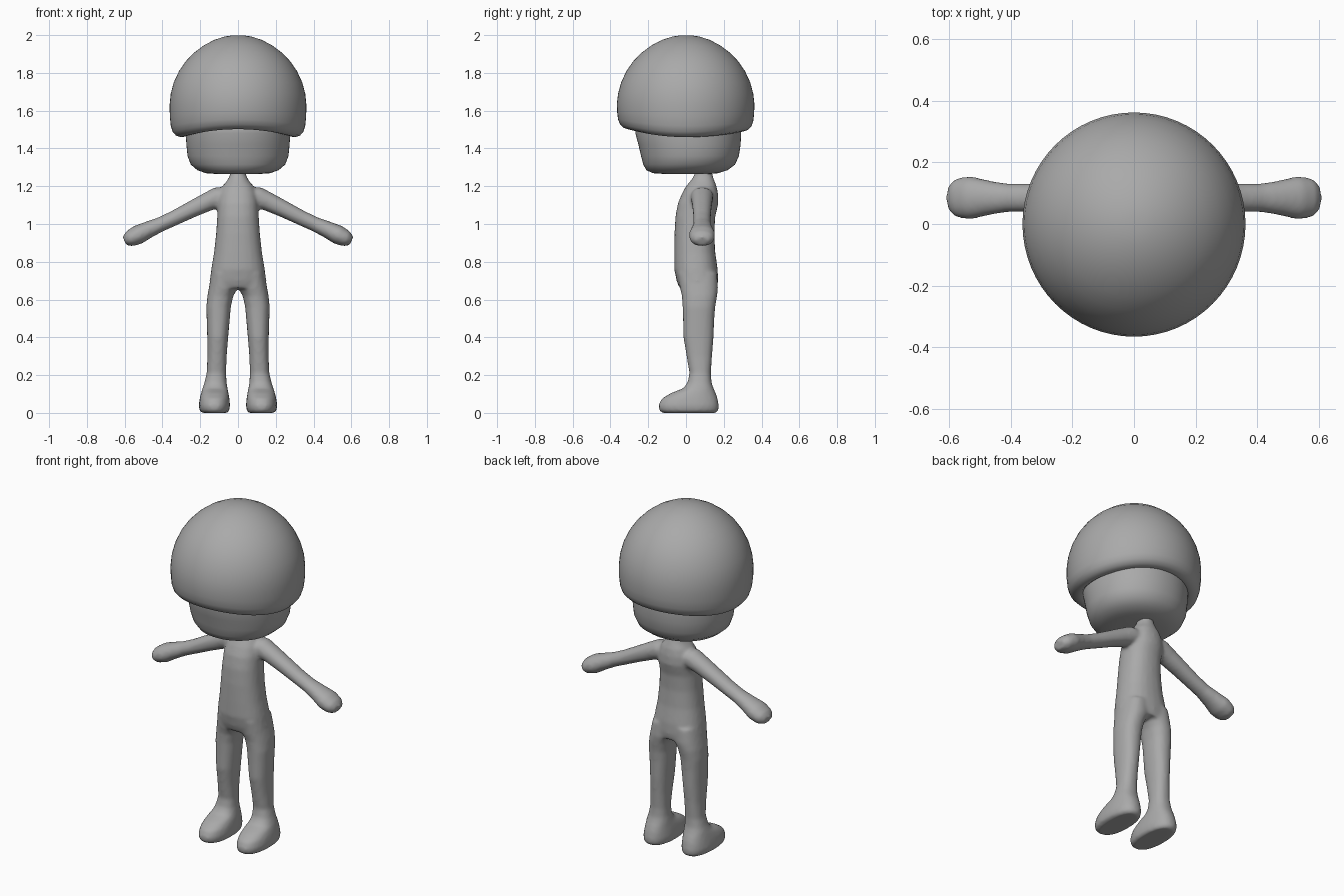
import bpy, bmesh, math
from mathutils import Vector

grey = bpy.data.materials.new("plain grey")
grey.diffuse_color = (0.4, 0.4, 0.4, 1)


def oval(place, n=24, power=2.3):
    """Superellipse ring; place(u, v) maps unit coordinates to 3D."""
    pts = []
    for i in range(n):
        a = 2 * math.pi * i / n
        c, s = math.cos(a), math.sin(a)
        pts.append(place(math.copysign(abs(c) ** (2 / power), c),
                         math.copysign(abs(s) ** (2 / power), s)))
    return pts


def loft(bm, rings):
    """Skin closed rings and cap both ends."""
    vr = [[bm.verts.new(p) for p in r] for r in rings]
    n = len(vr[0])
    for a, b in zip(vr, vr[1:]):
        for i in range(n):
            bm.faces.new((a[i], a[(i + 1) % n], b[(i + 1) % n], b[i]))
    bm.faces.new(vr[0])
    bm.faces.new(vr[-1])


def level(z, x0, x1, y0, y1, side=1, **kw):
    cx, cy, rx, ry = (x0 + x1) / 2, (y0 + y1) / 2, (x1 - x0) / 2, (y1 - y0) / 2
    return oval(lambda u, v: Vector((side * (cx + u * rx), cy + v * ry, z)), **kw)


def finish(bm, name):
    bmesh.ops.recalc_face_normals(bm, faces=bm.faces)
    me = bpy.data.meshes.new(name)
    bm.to_mesh(me)
    bm.free()
    me.materials.append(grey)
    for p in me.polygons:
        p.use_smooth = True
    ob = bpy.data.objects.new(name, me)
    bpy.context.collection.objects.link(ob)
    return ob


# Body: torso, legs and arms lofted, then fused
bm = bmesh.new()
torso = [(0.66, .145, -.035, .165), (0.70, .15, -.05, .17), (0.76, .142, -.062, .168),
         (0.85, .127, -.062, .155), (0.95, .116, -.061, .15), (1.04, .11, -.056, .155),
         (1.11, .108, -.043, .172), (1.16, .10, -.022, .17), (1.20, .083, .0, .162),
         (1.23, .057, .025, .15), (1.26, .042, .045, .14), (1.33, .04, .045, .135)]
loft(bm, [level(z, -w, w, y0, y1) for z, w, y0, y1 in torso])

leg = [(0.0, .055, .19, -.125, .16), (.012, .046, .204, -.142, .172), (.04, .042, .208, -.146, .174),
       (.075, .045, .203, -.13, .168), (.105, .05, .196, -.08, .158), (.13, .055, .188, -.015, .146),
       (.16, .06, .178, .008, .136), (.21, .063, .166, .018, .132), (.3, .06, .162, .003, .138),
       (.4, .052, .163, -.014, .146), (.5, .043, .166, -.016, .15), (.56, .038, .168, -.018, .155),
       (.62, .025, .162, -.022, .165), (.66, .0, .155, -.032, .17), (.74, .0, .14, -.045, .165)]
# Arm stations: x, z, half thickness, half depth
arm = [(.03, 1.15, .05, .055), (.1, 1.143, .056, .06), (.16, 1.118, .05, .055),
       (.25, 1.075, .044, .05), (.34, 1.03, .04, .046), (.41, .998, .039, .046),
       (.47, .972, .044, .056), (.53, .943, .051, .07), (.575, .921, .043, .064),
       (.6, .909, .024, .04)]
along = Vector((.9, 0, -.436))
for side in (-1, 1):
    loft(bm, [level(*r, side=side) for r in leg])
    loft(bm, [oval(lambda u, v: Vector((side * (x + u * t * .436), .085 + v * d, z + u * t * .9)),
                   power=2.1) for x, z, t, d in arm])
body = finish(bm, "body")
rm = body.modifiers.new("fuse", 'REMESH')
rm.mode = 'VOXEL'
rm.voxel_size = 0.01
rm.use_smooth_shade = True
sm = body.modifiers.new("soften", 'SMOOTH')
sm.factor = 0.5
sm.iterations = 6

# Head below the hair
bm = bmesh.new()
head = [(1.264, .1, -.1, .11), (1.269, .17, -.175, .17), (1.285, .215, -.21, .22),
        (1.315, .25, -.226, .26), (1.36, .267, -.238, .28), (1.42, .273, -.252, .289),
        (1.48, .277, -.268, .292), (1.56, .27, -.265, .285)]
loft(bm, [level(z, -w, w, y0, y1, n=64, power=2.1) for z, w, y0, y1 in head])
finish(bm, "head")

# Hair: domed cap with a rolled rim, higher at front and back
bm = bmesh.new()
cap = [(1.51, .24), (1.478, .265), (1.462, .285), (1.46, .305), (1.468, .328), (1.488, .346),
       (1.52, .356), (1.57, .361), (1.63, .362), (1.69, .356), (1.75, .34), (1.81, .312),
       (1.86, .278), (1.905, .235), (1.945, .182), (1.975, .125), (1.993, .068), (1.999, .025)]
rings = []
for z, r in cap:
    low = max(0, min(1, (1.68 - z) / .2))
    ring = []
    for i in range(64):
        a = 2 * math.pi * i / 64
        c, s = math.cos(a), math.sin(a)
        lift = (.042 if s < 0 else .03) * s * s * low
        ring.append(Vector((r * c, r * s * (1.01 if s < 0 else 1), z + lift)))
    rings.append(ring)
loft(bm, rings)
hair = finish(bm, "hair")
